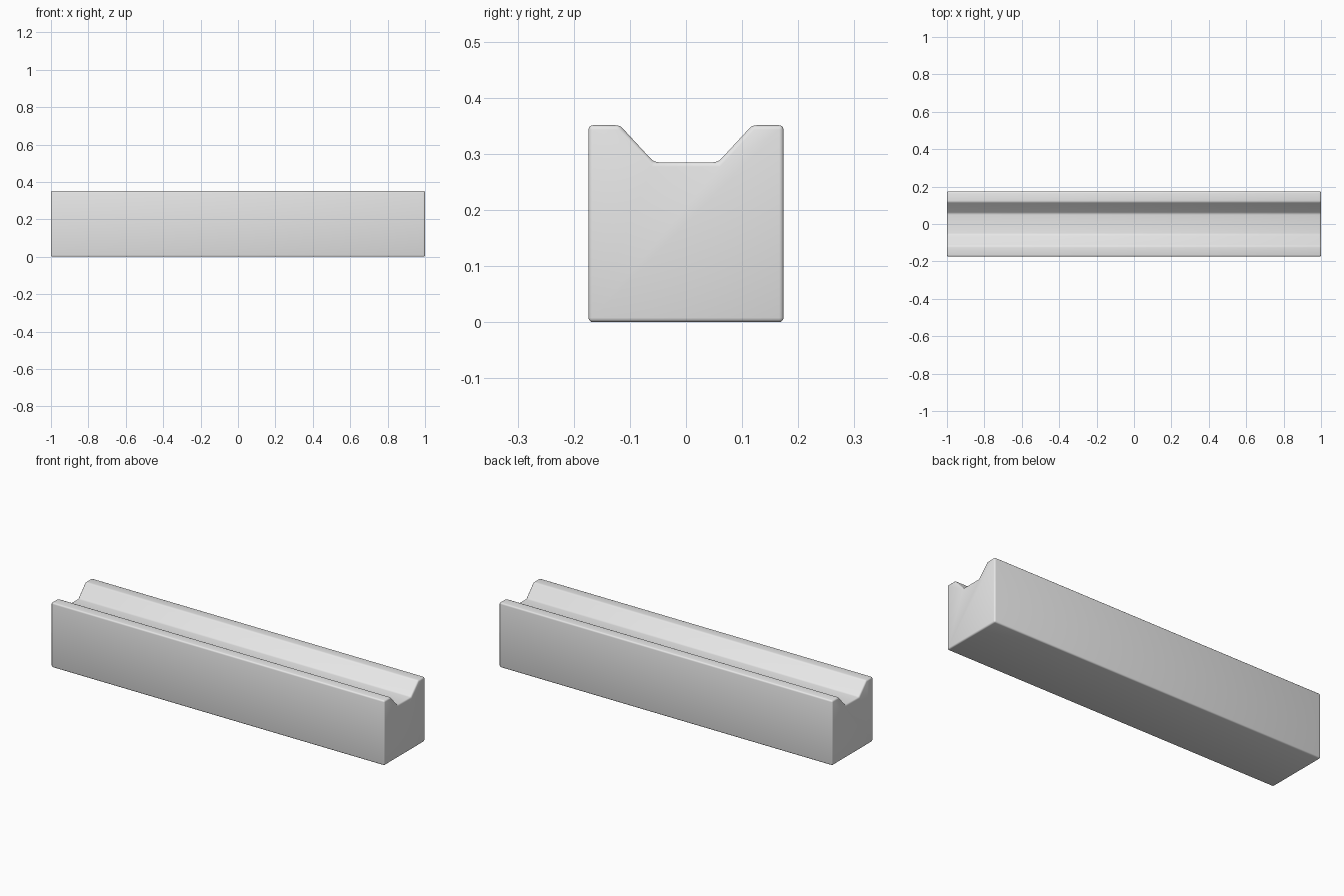
import bpy
import bmesh
import math

default = bpy.data.objects.get("Cube")
if default:
    bpy.data.objects.remove(default, do_unlink=True)

LENGTH = 2.0

# Light grey material
grey = bpy.data.materials.new("light_grey")
grey.use_nodes = True
colour = (0.8, 0.8, 0.8, 1.0)
grey.diffuse_color = colour
grey.node_tree.nodes["Principled BSDF"].inputs["Base Color"].default_value = colour

# Cross-section: square block with a flat-bottomed groove along its top
half = [(0.174, 0.0), (0.174, 0.351), (0.118, 0.351), (0.057, 0.285)]
section = half + [(-y, z) for y, z in reversed(half)]

bm = bmesh.new()
end = bm.faces.new([bm.verts.new((-LENGTH / 2, y, z)) for y, z in section])
swept = bmesh.ops.extrude_face_region(bm, geom=[end])["geom"]
bmesh.ops.translate(bm, vec=(LENGTH, 0, 0),
                    verts=[v for v in swept if isinstance(v, bmesh.types.BMVert)])
bmesh.ops.recalc_face_normals(bm, faces=bm.faces)

mesh = bpy.data.meshes.new("grooved_beam")
bm.to_mesh(mesh)
bm.free()
mesh.materials.append(grey)
beam = bpy.data.objects.new("grooved_beam", mesh)
bpy.context.collection.objects.link(beam)

# Softly rounded edges
bevel = beam.modifiers.new("rounded_edges", "BEVEL")
bevel.width = 0.008
bevel.segments = 3
bevel.limit_method = "ANGLE"
bevel.angle_limit = math.radians(30)

bpy.context.view_layer.objects.active = beam
beam.select_set(True)
bpy.ops.object.modifier_apply(modifier=bevel.name)
bpy.ops.object.shade_smooth_by_angle(angle=math.radians(60))
